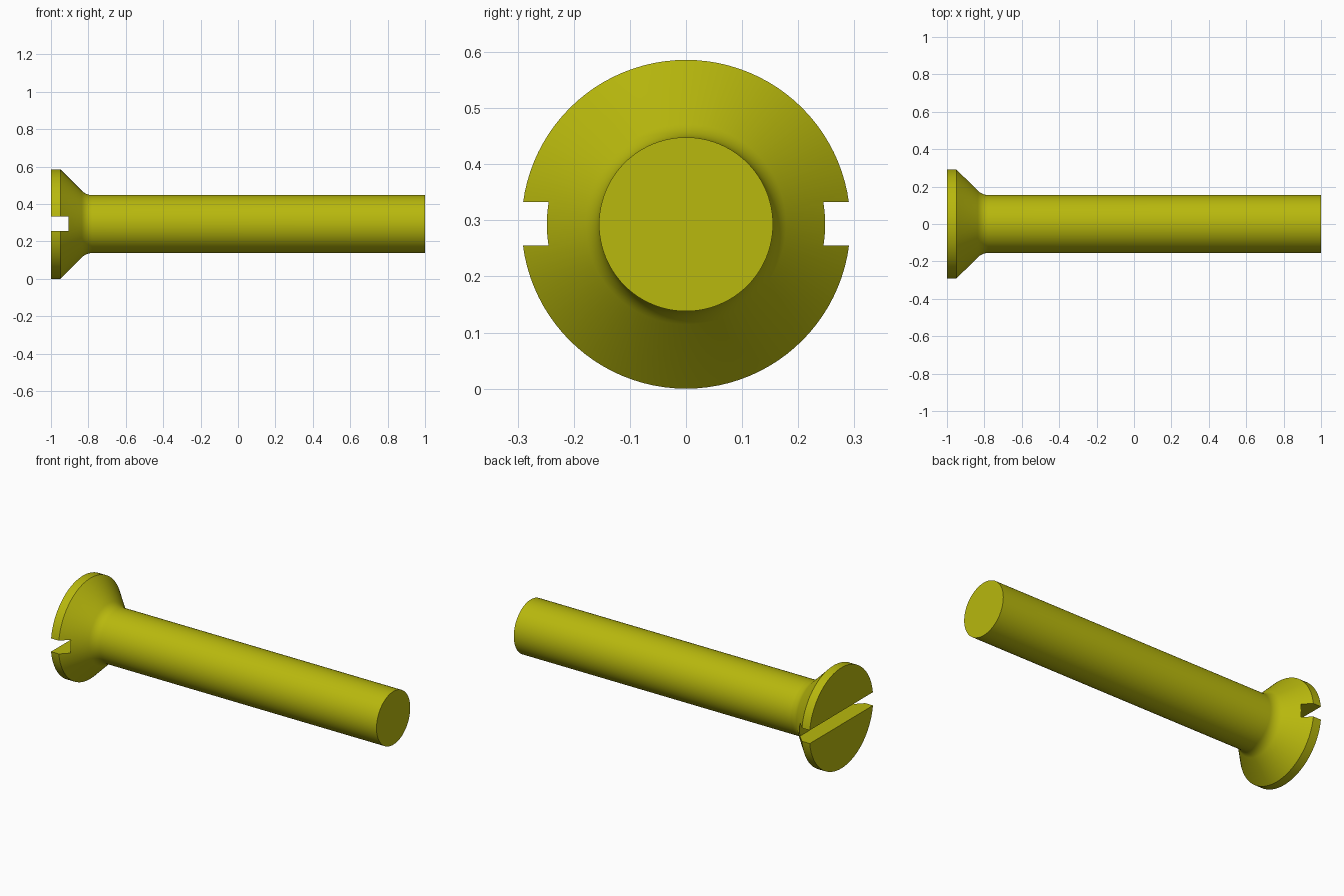
import bpy, bmesh, math

if "Cube" in bpy.data.objects:
    bpy.data.objects.remove(bpy.data.objects["Cube"])

SEGMENTS = 96
HEAD_R, SHAFT_R = 0.293, 0.155
RIM_X, FILLET_R = -0.95, 0.08

# Half profile (x, radius): flat rim, 45 degree cone, fillet, shaft
corner_x = RIM_X + HEAD_R - SHAFT_R
end_x = corner_x + FILLET_R * math.tan(math.radians(22.5))
profile = [(-1, HEAD_R), (RIM_X, HEAD_R)]
for i in range(9):
    a = math.radians(45 * (1 - i / 8))
    profile.append((end_x - FILLET_R * math.sin(a),
                    SHAFT_R + FILLET_R * (1 - math.cos(a))))
profile.append((1, SHAFT_R))

# Screw body: revolve the profile round the x axis
bm = bmesh.new()
rings = []
for x, r in profile:
    rings.append([bm.verts.new((x, r * math.cos(t), HEAD_R + r * math.sin(t)))
                  for t in (2 * math.pi * k / SEGMENTS for k in range(SEGMENTS))])
for a, b in zip(rings, rings[1:]):
    for k in range(SEGMENTS):
        n = (k + 1) % SEGMENTS
        bm.faces.new((a[k], a[n], b[n], b[k]))
bm.faces.new(rings[0])
bm.faces.new(rings[-1])
bmesh.ops.recalc_face_normals(bm, faces=bm.faces[:])
mesh = bpy.data.meshes.new("screw")
bm.to_mesh(mesh)
bm.free()
screw = bpy.data.objects.new("screw", mesh)
bpy.context.collection.objects.link(screw)

mat = bpy.data.materials.new("yellow")
mat.diffuse_color = (0.48, 0.48, 0.004, 1)
mat.use_nodes = True
mat.node_tree.nodes["Principled BSDF"].inputs["Base Color"].default_value = mat.diffuse_color
mesh.materials.append(mat)

# Driver slot across the head
bpy.ops.mesh.primitive_cube_add(size=1, location=(-1.0, 0, HEAD_R + 0.001))
cutter = bpy.context.object
cutter.name = "slot_cutter"
cutter.scale = (0.19, 1, 0.077)
cutter.hide_render = True
cutter.data.materials.append(mat)

mod = screw.modifiers.new("slot", 'BOOLEAN')
mod.operation = 'DIFFERENCE'
mod.solver = 'EXACT'
mod.object = cutter
bpy.ops.object.select_all(action='DESELECT')
screw.select_set(True)
bpy.context.view_layer.objects.active = screw
bpy.ops.object.modifier_apply(modifier=mod.name)
bpy.data.objects.remove(cutter)

# Smooth round surfaces, crisp rim and slot
bpy.ops.object.shade_smooth_by_angle(angle=math.radians(30))
